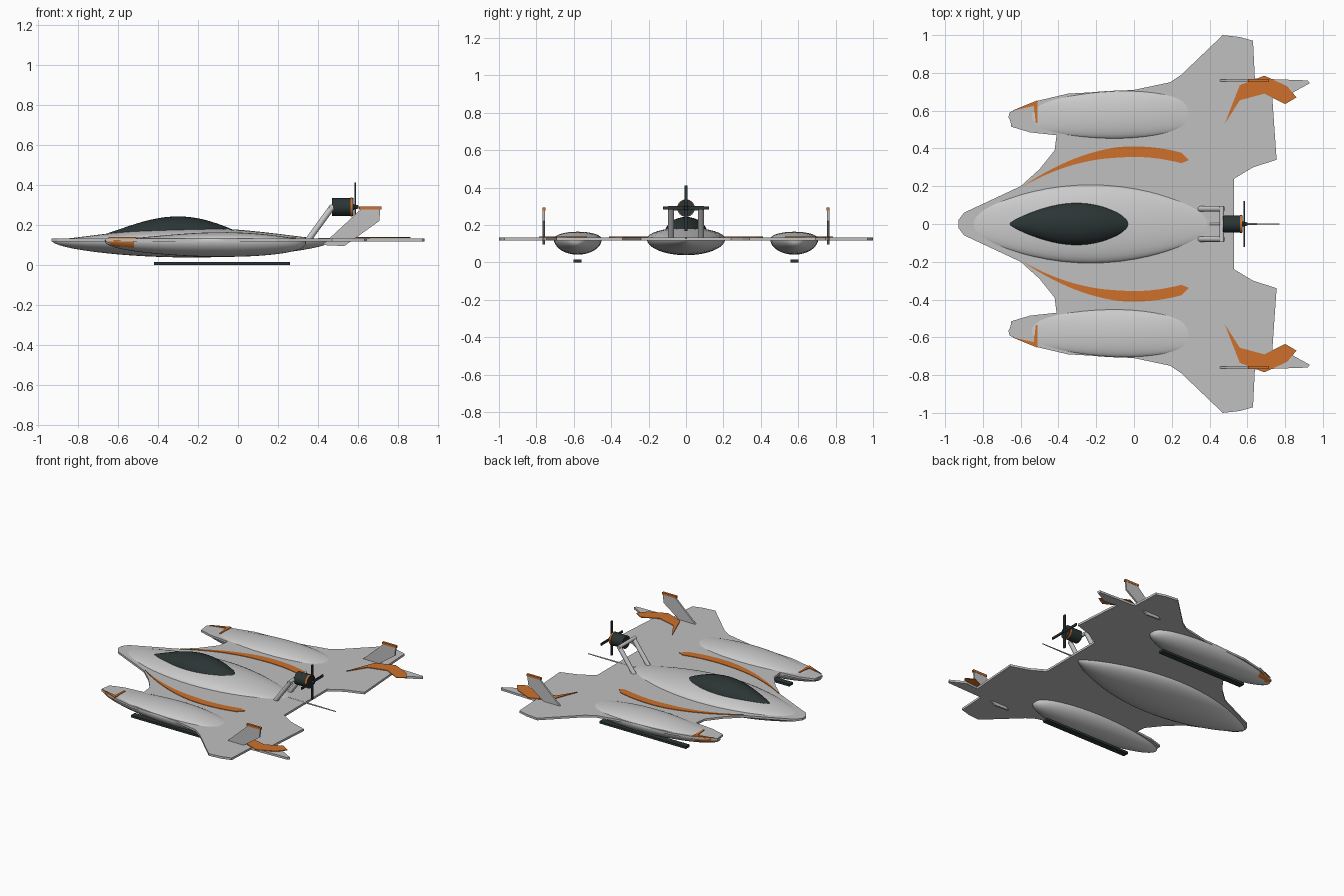
import bpy, bmesh, math
from mathutils import Vector

cube = bpy.data.objects.get("Cube")
if cube:
    bpy.data.objects.remove(cube, do_unlink=True)


def material(name, red, green, blue):
    mat = bpy.data.materials.new(name)
    mat.use_nodes = True
    mat.diffuse_color = (red, green, blue, 1)
    shader = mat.node_tree.nodes["Principled BSDF"]
    shader.inputs["Base Color"].default_value = mat.diffuse_color
    return mat


HULL = material("light grey hull", .6, .6, .6)
WING = material("grey wing", .53, .53, .53)
ORANGE = material("orange trim", .62, .165, .025)
DARK = material("dark slate", .024, .035, .035)

SIDES = {"port": -1, "starboard": 1}
DECK = .125
POD_Y = .58
FIN_Y = .76
ENGINE_Z = .29


def finish(name, bm, materials, smooth=False):
    """Turn a bmesh into a named object with its materials."""
    bmesh.ops.recalc_face_normals(bm, faces=bm.faces)
    mesh = bpy.data.meshes.new(name)
    bm.to_mesh(mesh)
    bm.free()
    for mat in materials:
        mesh.materials.append(mat)
    part = bpy.data.objects.new(name, mesh)
    bpy.context.collection.objects.link(part)
    if smooth:
        bpy.ops.object.select_all(action='DESELECT')
        part.select_set(True)
        bpy.context.view_layer.objects.active = part
        bpy.ops.object.shade_smooth_by_angle(angle=math.radians(50))


def prism(name, points, direction, mat):
    """Extrude a flat outline along a direction."""
    bm = bmesh.new()
    face = bm.faces.new([bm.verts.new(point) for point in points])
    extruded = bmesh.ops.extrude_face_region(bm, geom=[face])
    moved = [item for item in extruded["geom"] if isinstance(item, bmesh.types.BMVert)]
    bmesh.ops.translate(bm, verts=moved, vec=direction)
    finish(name, bm, [mat])


def plate(name, outline, bottom, top, mat, side=1):
    """Horizontal sheet from a plan outline."""
    points = [(x, y * side, bottom) for x, y in outline]
    prism(name, points, (0, 0, top - bottom), mat)


def block(name, centre, size, mat):
    bm = bmesh.new()
    bmesh.ops.create_cube(bm, size=1)
    bmesh.ops.scale(bm, verts=bm.verts, vec=size)
    bmesh.ops.translate(bm, verts=bm.verts, vec=centre)
    finish(name, bm, [mat])


def rod(name, start, end, radius, mat, taper=1):
    start, end = Vector(start), Vector(end)
    axis = end - start
    bm = bmesh.new()
    bmesh.ops.create_cone(bm, cap_ends=True, segments=24, radius1=radius,
                          radius2=radius * taper, depth=axis.length)
    bm.transform(axis.to_track_quat('Z', 'Y').to_matrix().to_4x4())
    bmesh.ops.translate(bm, verts=bm.verts, vec=(start + end) / 2)
    finish(name, bm, [mat], smooth=True)


def spindle(name, nose, tail, size, powers, materials, base=DECK, skew=1,
            centre=lambda x: 0, is_trim=lambda point: False):
    """Streamlined body: width, rise and drop each follow a power of a sine."""
    bm = bmesh.new()
    steps, segments = 28, 32
    rings = []
    for step in range(steps + 1):
        t = (1 - math.cos(math.pi * step / steps)) / 2
        x = nose + (tail - nose) * t
        swell = max(0, math.sin(math.pi * t ** skew))
        width, rise, drop = (s * swell ** p for s, p in zip(size, powers))
        ring = []
        for segment in range(segments):
            angle = math.tau * segment / segments
            height = rise if angle < math.pi else drop
            ring.append(bm.verts.new((x, centre(x) + width * math.cos(angle),
                                      base + height * math.sin(angle))))
        rings.append(ring)
    for ring, following in zip(rings, rings[1:]):
        for i in range(segments):
            bm.faces.new((ring[i - 1], ring[i], following[i], following[i - 1]))
    bmesh.ops.remove_doubles(bm, verts=bm.verts, dist=.0005)
    for face in bm.faces:
        face.material_index = int(is_trim(face.calc_center_median()))
    finish(name, bm, materials, smooth=True)


# Wing plate: half outline mirrored across the centre line
half_wing = [
    (-.93, .02), (-.9, .06), (-.6, .2), (-.5, .29), (-.42, .39), (-.41, .47),
    (-.55, .485), (-.65, .515), (-.66, .59), (-.52, .65), (-.35, .69), (0, .71),
    (.19, .75), (.25, .79), (.47, 1), (.56, .99), (.63, .97), (.64, .77),
    (.92, .76), (.93, .745), (.83, .69), (.73, .7), (.755, .34), (.63, .3), (.53, .24)]
other_half = [(x, -y) for x, y in reversed(half_wing)]
plate("wing_plate", half_wing + other_half, .118, .133, WING)

# Fuselage and canopy
spindle("fuselage", -.93, .47, (.21, .061, .087), (.72, 1.2, .5), [HULL])
spindle("canopy", -.68, .035, (.116, .093, .01), (.8, 1, 1), [DARK], base=.15, skew=1.1)

# Propeller engine on its mount
for label, side in SIDES.items():
    y = side * .08
    rod(label + "_engine_strut", (.35, y, DECK), (.47, y, ENGINE_Z), .015, HULL)
rod("engine_crossbar", (.465, -.095, ENGINE_Z), (.465, .095, ENGINE_Z), .012, HULL)
rod("engine", (.47, 0, ENGINE_Z), (.575, 0, ENGINE_Z), .044, DARK)
rod("engine_ring", (.56, 0, ENGINE_Z), (.572, 0, ENGINE_Z), .047, ORANGE)
rod("propeller_hub", (.57, 0, ENGINE_Z), (.6, 0, ENGINE_Z), .016, DARK, taper=.5)
BLADE, CHORD, THIN = .244, .016, .008
block("propeller_flat_blades", (.584, 0, ENGINE_Z), (THIN, BLADE, CHORD), DARK)
block("propeller_upright_blades", (.584, 0, ENGINE_Z), (THIN, CHORD, BLADE), DARK)
rod("tail_rod", (.4, 0, .13), (.77, 0, .13), .006, HULL, taper=.5)


# Curved deck stripe: a bowed centre line with tapering width
def stripe_edge(x, way):
    taper = min(1, (x + .59) / .5, (.29 - x) / .04)
    return x, .383 - .53 * x * x + way * .028 * taper


stripe_xs = [-.59 + .04 * i for i in range(22)]
stripe = [stripe_edge(x, 1) for x in stripe_xs] + [(.29, .338)]
stripe += [stripe_edge(x, -1) for x in reversed(stripe_xs[1:])]

flash = [(.48, .53), (.56, .735), (.69, .785), (.81, .73), (.86, .67),
         (.8, .635), (.69, .69), (.56, .655)]
nose_mark = [(-.645, .6), (-.51, .655), (-.51, .535), (-.52, .535), (-.53, .625)]
fin = [(.42, .1), (.53, .095), (.705, .22), (.71, .285), (.62, .285)]


def is_cheek(point):
    return point.x < -.53 and abs(point.y) > .59 and point.z > .09


for label, side in SIDES.items():
    # Side pod with an orange outer cheek, and the skid below it
    spindle(label + "_pod", -.665, .34, (.128, .039, .084), (.4, 1, .3),
            [HULL, ORANGE], skew=1.3, is_trim=is_cheek,
            centre=lambda x: side * (POD_Y + .02 * x))
    block(label + "_skid", (-.08, side * POD_Y, .008), (.68, .042, .016), DARK)

    # Painted trim on the deck
    plate(label + "_nose_mark", nose_mark, .132, .139, ORANGE, side)
    plate(label + "_deck_stripe", stripe, .131, .137, ORANGE, side)
    plate(label + "_tail_flash", flash, .134, .139, ORANGE, side)

    # Tail fin with an orange cap
    inner = side * FIN_Y - .006
    prism(label + "_fin", [(x, inner, z) for x, z in fin], (0, .012, 0), WING)
    block(label + "_fin_cap", (.66, side * FIN_Y, ENGINE_Z - .005), (.112, .016, .015), ORANGE)
